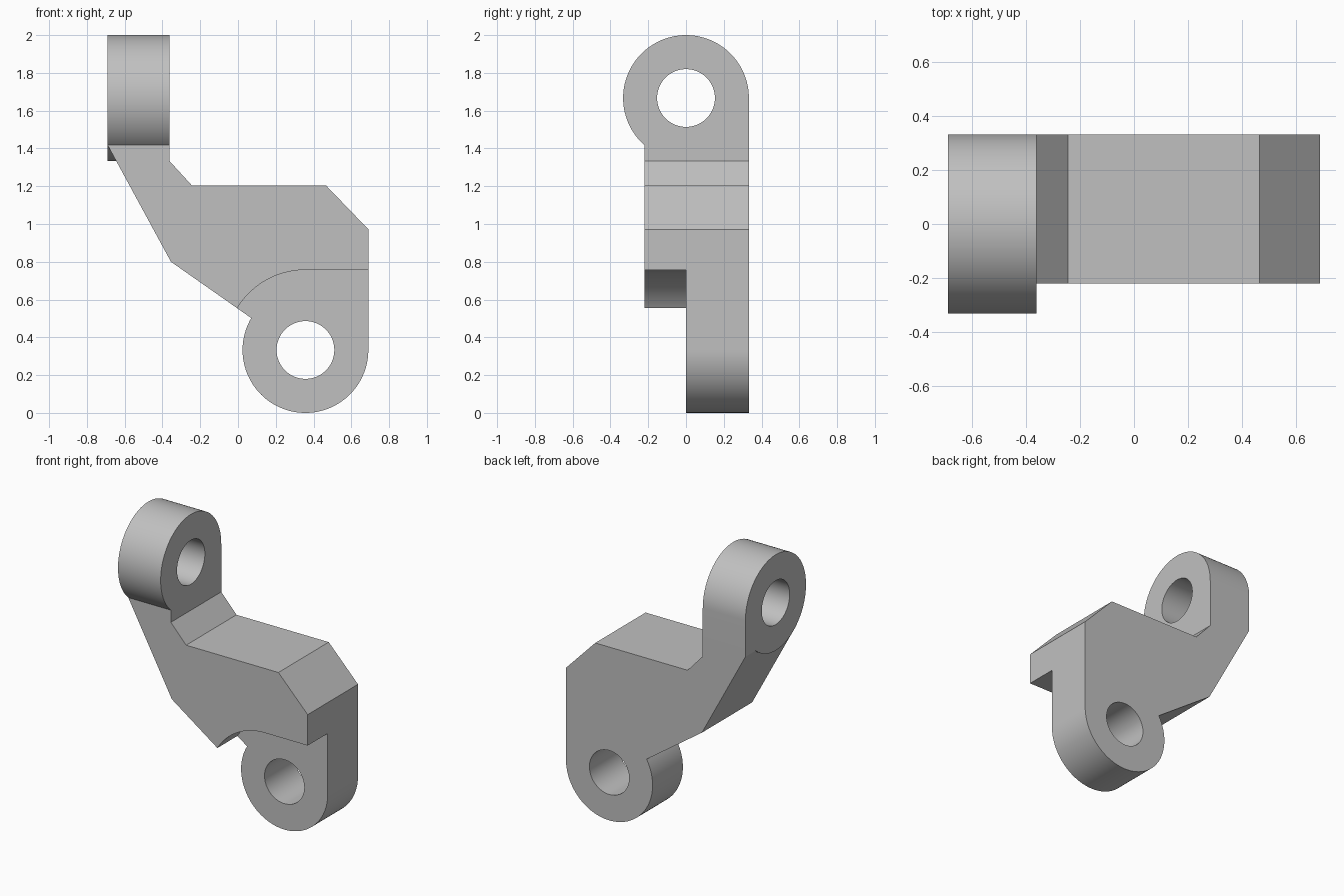
import bpy, bmesh, math
from mathutils import Vector

cube = bpy.data.objects.get("Cube")
if cube:
    bpy.data.objects.remove(cube, do_unlink=True)

metal = bpy.data.materials.new("plain grey metal")
metal.use_nodes = True
GREY = (0.53, 0.53, 0.53, 1)
metal.diffuse_color = GREY
metal.node_tree.nodes["Principled BSDF"].inputs["Base Color"].default_value = GREY


def arc(centre, radius, start, end, steps):
    """Points along an arc, angles in degrees."""
    angles = [math.radians(start + (end - start) * i / steps) for i in range(steps + 1)]
    return [(centre[0] + radius * math.cos(a), centre[1] + radius * math.sin(a)) for a in angles]


def prism(name, outline, axis, low, high):
    """Extrude a side outline (horizontal, z) along the x or y axis."""
    bm = bmesh.new()
    place = (lambda u, z: (low, u, z)) if axis == "x" else (lambda u, z: (u, low, z))
    face = bm.faces.new([bm.verts.new(place(u, z)) for u, z in outline])
    grown = bmesh.ops.extrude_face_region(bm, geom=[face])["geom"]
    shift = Vector((high - low, 0, 0) if axis == "x" else (0, high - low, 0))
    bmesh.ops.translate(bm, vec=shift, verts=[v for v in grown if isinstance(v, bmesh.types.BMVert)])
    bmesh.ops.recalc_face_normals(bm, faces=bm.faces)
    mesh = bpy.data.meshes.new(name)
    bm.to_mesh(mesh)
    bm.free()
    mesh.materials.append(metal)
    obj = bpy.data.objects.new(name, mesh)
    bpy.context.collection.objects.link(obj)
    return obj


def combine(target, tool, operation):
    """Apply a boolean and discard the tool."""
    mod = target.modifiers.new(operation.lower(), "BOOLEAN")
    mod.operation, mod.solver, mod.object = operation, "EXACT", tool
    bpy.context.view_layer.objects.active = target
    bpy.ops.object.modifier_apply(modifier=mod.name)
    bpy.data.objects.remove(tool, do_unlink=True)


R, HOLE = 0.333, 0.153           # lug and bore radii
FRONT, BACK, SIDE = -0.22, R, 0.69
LOW = (SIDE - R, R)              # lower lug centre (x, z)
HIGH = (0, 2 - R)                # upper lug centre (y, z)
drop = math.sqrt(R * R - FRONT * FRONT)
shoulder = HIGH[1] - drop        # height where the arm meets the upper lug
inner = -0.362                   # inner face of the upper lug

# Arm with the lower lug in one outline
outline = arc(LOW, R, 0, -210.5, 72)
outline += [(-0.355, 0.8), (-SIDE, shoulder), (inner, shoulder), (inner, 1.333),
            (-0.245, 1.205), (0.465, 1.205), (SIDE, 0.972)]
bracket = prism("bracket", outline, "y", FRONT, BACK)

# Clearance in front of the lower lug
clear_r = 0.424
relief = arc(LOW, clear_r, 90, 180, 36)
relief += [(LOW[0] - clear_r, -0.2), (1, -0.2), (1, LOW[1] + clear_r)]
combine(bracket, prism("relief_cutter", relief, "y", -0.5, 0), "DIFFERENCE")

# Upper lug: round eye with a square lower back corner
end = 360 - math.degrees(math.asin(drop / R))
lug = arc(HIGH, R, 0, end, 84) + [(BACK, shoulder)]
combine(bracket, prism("upper_lug", lug, "x", -SIDE, inner), "UNION")

# Bores through both lugs
for centre, axis, low, high in ((LOW, "y", -0.5, 0.5), (HIGH, "x", -1, 0)):
    bore = prism("bore_cutter", arc(centre, HOLE, 0, 354, 59), axis, low, high)
    combine(bracket, bore, "DIFFERENCE")

# Smooth the round surfaces, keep the machined edges crisp
bpy.ops.object.select_all(action="DESELECT")
bracket.select_set(True)
bpy.context.view_layer.objects.active = bracket
bpy.ops.object.shade_smooth_by_angle(angle=math.radians(20))
